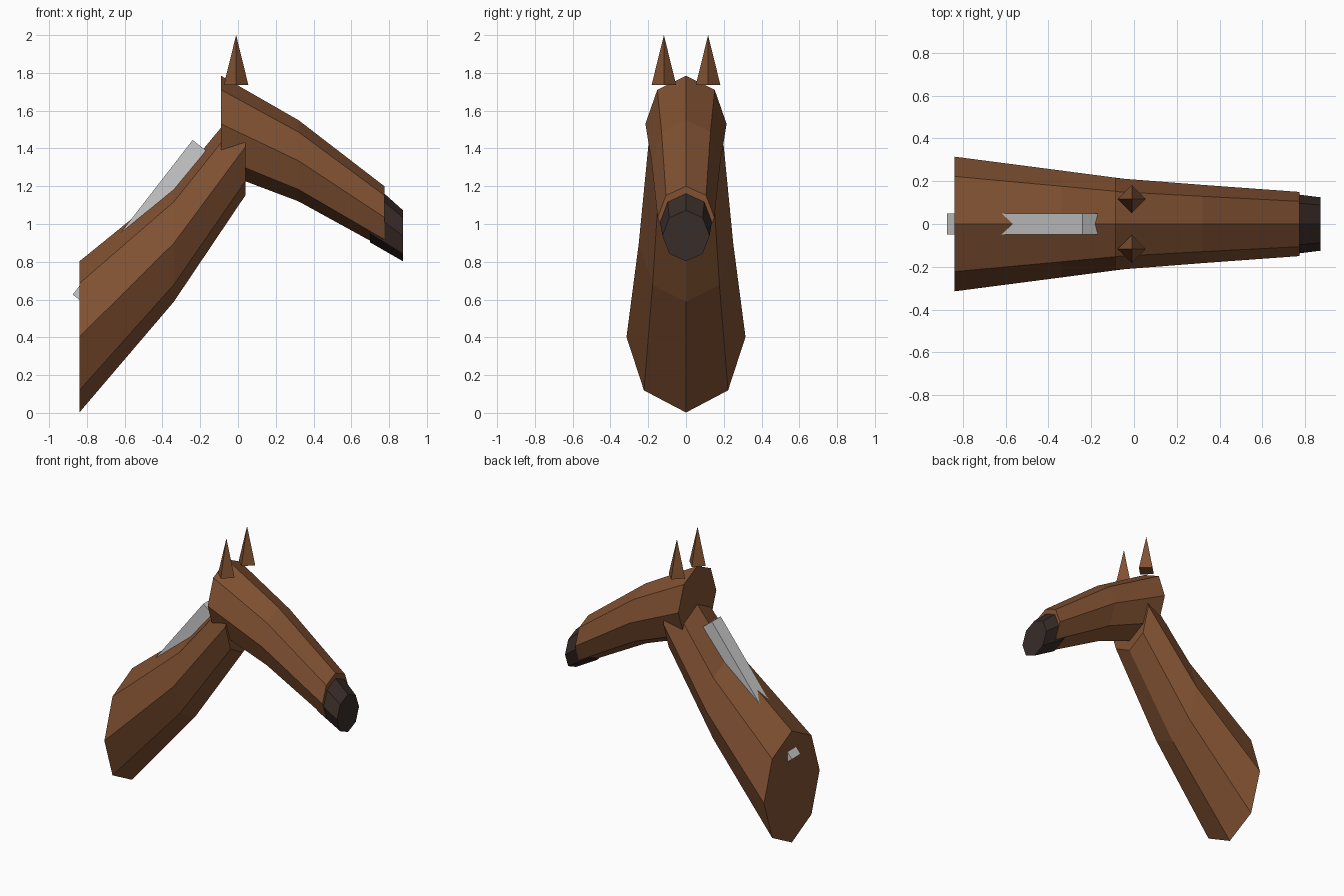
import bpy, bmesh, math
from mathutils import Vector

if "Cube" in bpy.data.objects:
    bpy.data.objects.remove(bpy.data.objects["Cube"])


def material(name, rgb):
    m = bpy.data.materials.new(name)
    m.diffuse_color = (*rgb, 1)
    m.use_nodes = True
    m.node_tree.nodes["Principled BSDF"].inputs["Base Color"].default_value = m.diffuse_color
    return m


brown = material("brown_coat", (0.22, 0.083, 0.032))
dark = material("dark_muzzle", (0.04, 0.025, 0.021))


def loft(name, sections, mat):
    """Skin upright octagonal sections (x, centre z, half width, half height)."""
    bm = bmesh.new()
    rings = []
    for x, z, ry, rz in sections:
        angles = [i * math.tau / 8 for i in range(8)]
        rings.append([bm.verts.new((x, ry * math.sin(a), z + rz * math.cos(a))) for a in angles])
    for a, b in zip(rings, rings[1:]):
        for i in range(8):
            j = (i + 1) % 8
            bm.faces.new((a[i], a[j], b[j], b[i]))
    bm.faces.new(rings[0])
    bm.faces.new(rings[-1])
    bmesh.ops.recalc_face_normals(bm, faces=bm.faces)
    mesh = bpy.data.meshes.new(name)
    bm.to_mesh(mesh)
    bm.free()
    mesh.materials.append(mat)
    obj = bpy.data.objects.new(name, mesh)
    bpy.context.collection.objects.link(obj)
    return obj


# Neck, head and muzzle
loft("neck", [(-0.84, 0.402, 0.315, 0.40),
              (-0.34, 0.898, 0.25, 0.31),
              (0.04, 1.41, 0.20, 0.257)], brown)
loft("head", [(-0.09, 1.53, 0.215, 0.255),
              (0.32, 1.335, 0.183, 0.215),
              (0.775, 1.035, 0.15, 0.165)], brown)
loft("muzzle", [(0.70, 1.065, 0.146, 0.163),
                (0.873, 0.938, 0.125, 0.135)], dark)

# Pyramid ears
for side, label in ((-1, "right"), (1, "left")):
    bpy.ops.mesh.primitive_cone_add(vertices=4, radius1=0.065, radius2=0, depth=0.264,
                                    location=(-0.01, side * 0.117, 1.868))
    ear = bpy.context.object
    ear.name = "ear_" + label
    ear.data.materials.append(brown)

# Mane: slanted bar along the back of the neck
low, high = Vector((-0.84, 0, 0.599)), Vector((-0.205, 0, 1.417))
along = high - low
bpy.ops.mesh.primitive_cube_add(size=1, location=(low + high) / 2,
                                rotation=(0, math.atan2(along.x, along.z), 0))
mane = bpy.context.object
mane.name = "mane"
mane.scale = (0.089, 0.10, along.length)
